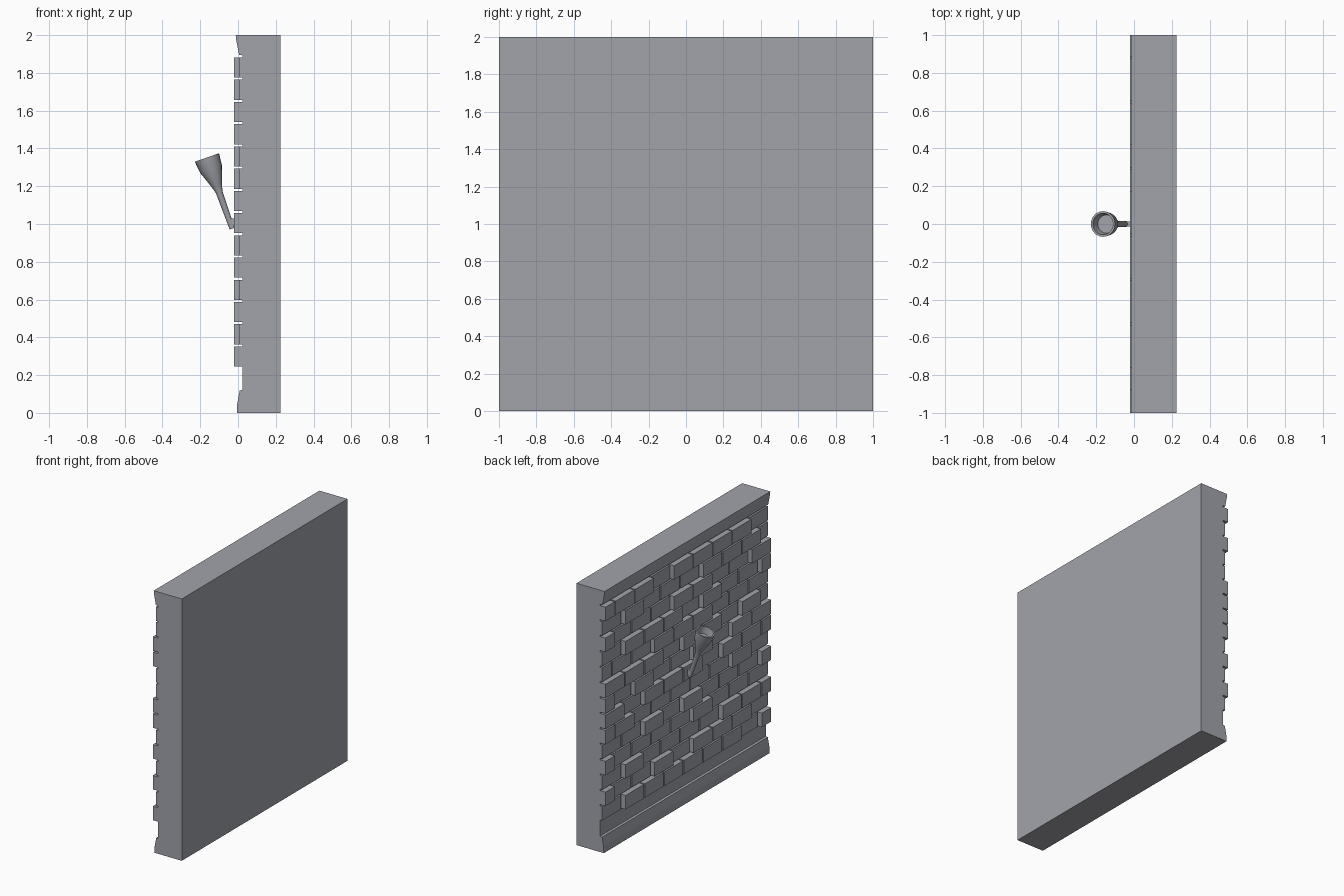
import bpy, bmesh, math, random
from mathutils import Matrix, Vector

if "Cube" in bpy.data.objects:
    bpy.data.objects.remove(bpy.data.objects["Cube"])

random.seed(4)

stone = bpy.data.materials.new("stone grey")
stone.diffuse_color = (0.36, 0.37, 0.41, 1)
stone.use_nodes = True
stone.node_tree.nodes["Principled BSDF"].inputs["Base Color"].default_value = stone.diffuse_color


def finish(name, bm):
    bmesh.ops.recalc_face_normals(bm, faces=bm.faces[:])
    me = bpy.data.meshes.new(name)
    bm.to_mesh(me)
    bm.free()
    me.materials.append(stone)
    ob = bpy.data.objects.new(name, me)
    bpy.context.collection.objects.link(ob)
    return ob


def add_box(bm, x0, x1, y0, y1, z0, z1):
    m = (Matrix.Translation(((x0 + x1) / 2, (y0 + y1) / 2, (z0 + z1) / 2))
         @ Matrix.Diagonal((x1 - x0, y1 - y0, z1 - z0, 1)))
    bmesh.ops.create_cube(bm, size=1, matrix=m)


# Wall slab with plinth and cornice: one side profile extruded along y
profile = [(0.225, 0), (0.225, 2), (-0.012, 2), (-0.009, 1.97), (0.006, 1.895),
           (0.025, 1.893), (0.025, 0.122), (0.009, 0.118), (-0.004, 0.05), (-0.006, 0)]
bm = bmesh.new()
face = bm.faces.new([bm.verts.new((x, -1, z)) for x, z in profile])
ext = bmesh.ops.extrude_face_region(bm, geom=[face])
bmesh.ops.translate(bm, vec=(0, 2, 0),
                    verts=[v for v in ext["geom"] if isinstance(v, bmesh.types.BMVert)])
finish("wall_slab", bm)

# Brick courses in running bond, some bricks standing proud
PITCH, LENGTH, GAP = 0.1177, 0.2353, 0.011
raised_left = {1, 3, 5, 6, 7, 8, 11, 13}
raised_right = {0, 2, 4, 6, 7, 10, 11}
bm = bmesh.new()
for row in range(14):
    z0 = 0.245 + row * PITCH
    z1 = z0 + PITCH - GAP
    u = 0.0
    width = LENGTH / 2 if row % 2 else LENGTH
    while u < 1.98:
        end = min(u + width, 2.0)
        first, last = u == 0, end > 1.98
        if first:
            proud = row in raised_left
        elif last:
            proud = row in raised_right
        else:
            proud = random.random() < 0.45
        y_top = 1 - u - (0 if first else GAP / 2)
        y_low = -1 if last else 1 - end + GAP / 2
        add_box(bm, -0.02 if proud else 0.008, 0.03, y_low, y_top, z0, z1)
        u, width = end, LENGTH
finish("bricks", bm)

# Torch: lathed handle and hollow cup, leaning away from the wall
N = 20
rings = [(0.014, 0), (0.018, 0.205), (0.031, 0.25), (0.061, 0.335), (0.068, 0.40),
         (0.057, 0.40), (0.048, 0.345)]
base = Vector((-0.031, 0, 0.975))
tilt = Matrix.Translation(base) @ Matrix.Rotation(math.radians(-19.5), 4, 'Y')
bm = bmesh.new()
loops = [[bm.verts.new(tilt @ Vector((r * math.cos(2 * math.pi * i / N),
                                      r * math.sin(2 * math.pi * i / N), s)))
          for i in range(N)] for r, s in rings]
for a, b in zip(loops, loops[1:]):
    for i in range(N):
        j = (i + 1) % N
        bm.faces.new((a[i], a[j], b[j], b[i]))
bm.faces.new(loops[0][::-1])
bm.faces.new(loops[-1])
torch = finish("torch", bm)
bpy.context.view_layer.objects.active = torch
torch.select_set(True)
bpy.ops.object.shade_smooth_by_angle(angle=math.radians(25))

# Small bracket holding the torch to the wall
bm = bmesh.new()
add_box(bm, -0.04, 0.02, -0.012, 0.012, 0.99, 1.03)
finish("torch_bracket", bm)
